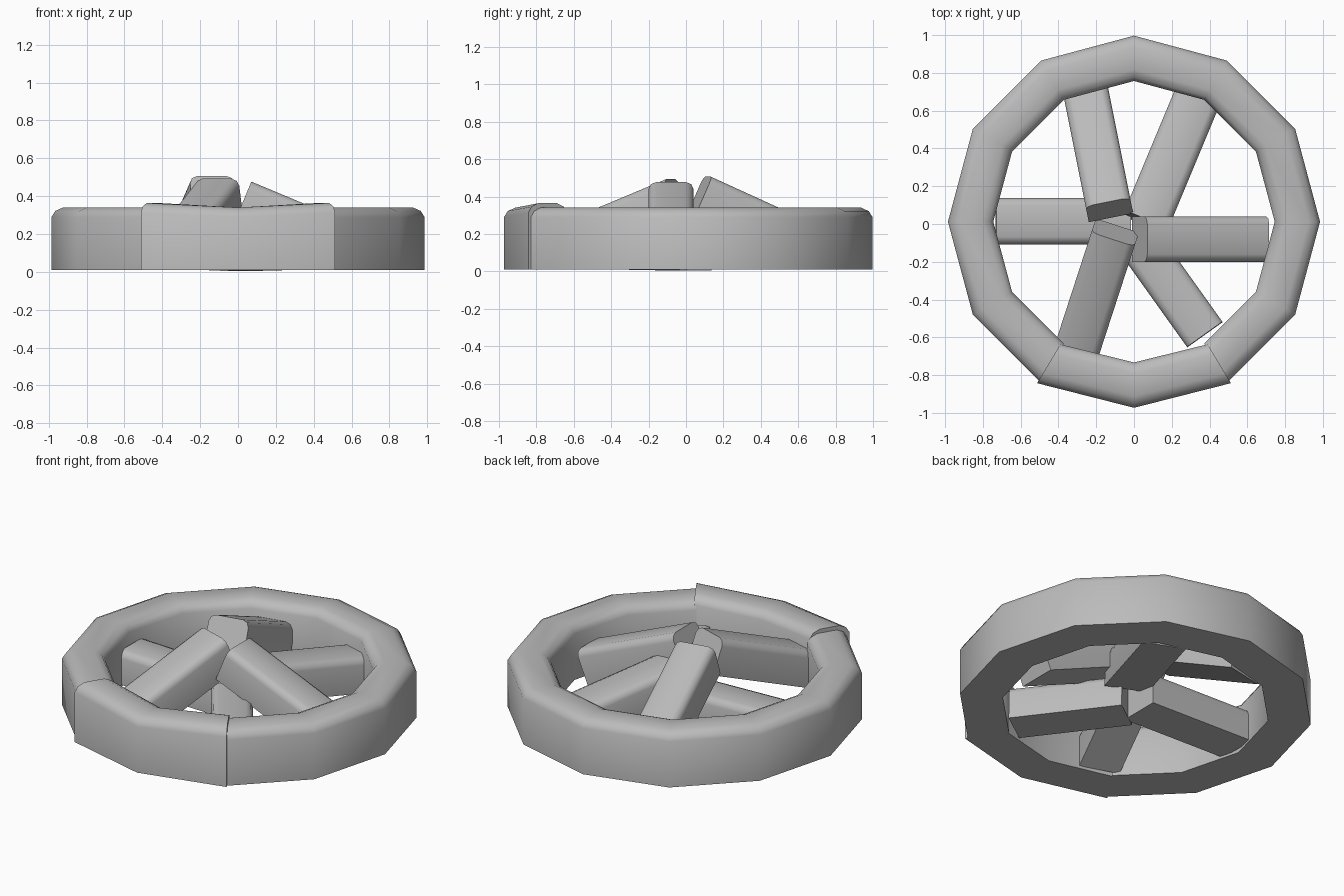
import bpy, bmesh, math
from mathutils import Vector

cube = bpy.data.objects.get("Cube")
if cube:
    bpy.data.objects.remove(cube, do_unlink=True)

grey = bpy.data.materials.new("stone_grey")
grey.use_nodes = True
COLOUR = (0.5, 0.5, 0.5, 1)
grey.diffuse_color = COLOUR
grey.node_tree.nodes["Principled BSDF"].inputs["Base Color"].default_value = COLOUR


def loft(name, sections):
    """Skin a run of matching cross-sections and cap both ends."""
    bm = bmesh.new()
    rows = [[bm.verts.new(p) for p in s] for s in sections]
    n = len(rows[0])
    for a, b in zip(rows, rows[1:]):
        for i in range(n):
            j = (i + 1) % n
            bm.faces.new((a[i], a[j], b[j], b[i]))
    bm.faces.new(rows[0])
    bm.faces.new(rows[-1][::-1])
    bmesh.ops.recalc_face_normals(bm, faces=bm.faces)
    mesh = bpy.data.meshes.new(name)
    bm.to_mesh(mesh)
    bm.free()
    mesh.materials.append(grey)
    obj = bpy.data.objects.new(name, mesh)
    bpy.context.collection.objects.link(obj)
    bpy.ops.object.select_all(action="DESELECT")
    obj.select_set(True)
    bpy.context.view_layer.objects.active = obj
    bpy.ops.object.shade_smooth_by_angle(angle=math.radians(50))
    return obj


# Ring profile: radius and height, with rounded top edges
RING = [(0.745, 0.01), (0.985, 0.01), (0.985, 0.29), (0.965, 0.322),
        (0.925, 0.34), (0.805, 0.34), (0.765, 0.322), (0.745, 0.29)]


def ring_section(degrees, lift=0, grow=0):
    a = math.radians(degrees)
    return [((r + grow) * math.cos(a), (r + grow) * math.sin(a) + 0.012,
             z + (lift if z > 0.2 else 0)) for r, z in RING]


# Long arc, then the raised pair of blocks at the front
loft("ring_main", [ring_section(a) for a in range(-60, 241, 30)])
loft("ring_front", [ring_section(239, 0.024, 0.012), ring_section(270),
                    ring_section(301, 0.024, 0.012)])


def log(name, inner, outer, width=0.24, height=0.21):
    """Beam between two end centres, chamfered along its top edges."""
    p, q = Vector(inner), Vector(outer)
    axis = (q - p).normalized()
    side = axis.cross(Vector((0, 0, 1))).normalized()
    up = side.cross(axis)
    w, h, c = width / 2, height / 2, 0.04
    shape = [(-w, -h), (w, -h), (w, h - c), (w - c * 0.3, h - c * 0.3), (w - c, h),
             (c - w, h), (c * 0.3 - w, h - c * 0.3), (-w, h - c)]
    loft(name, [[e + side * x + up * y for x, y in shape] for e in (p, q)])


# Leaning logs
log("log_front", (-0.10, -0.045, 0.395), (-0.31, -0.69, 0.125))
log("log_back", (-0.13, 0.075, 0.41), (-0.255, 0.70, 0.125))
log("log_right", (0.03, -0.08, 0.38), (0.675, -0.08, 0.11))
# Low logs underneath
log("log_back_right", (0.06, 0.01, 0.23), (0.335, 0.67, 0.115), 0.25)
log("log_left", (-0.02, 0.015, 0.105), (-0.73, 0.015, 0.125), 0.245, 0.2)
log("log_front_right", (0.0, -0.06, 0.105), (0.375, -0.585, 0.115), 0.23, 0.2)
